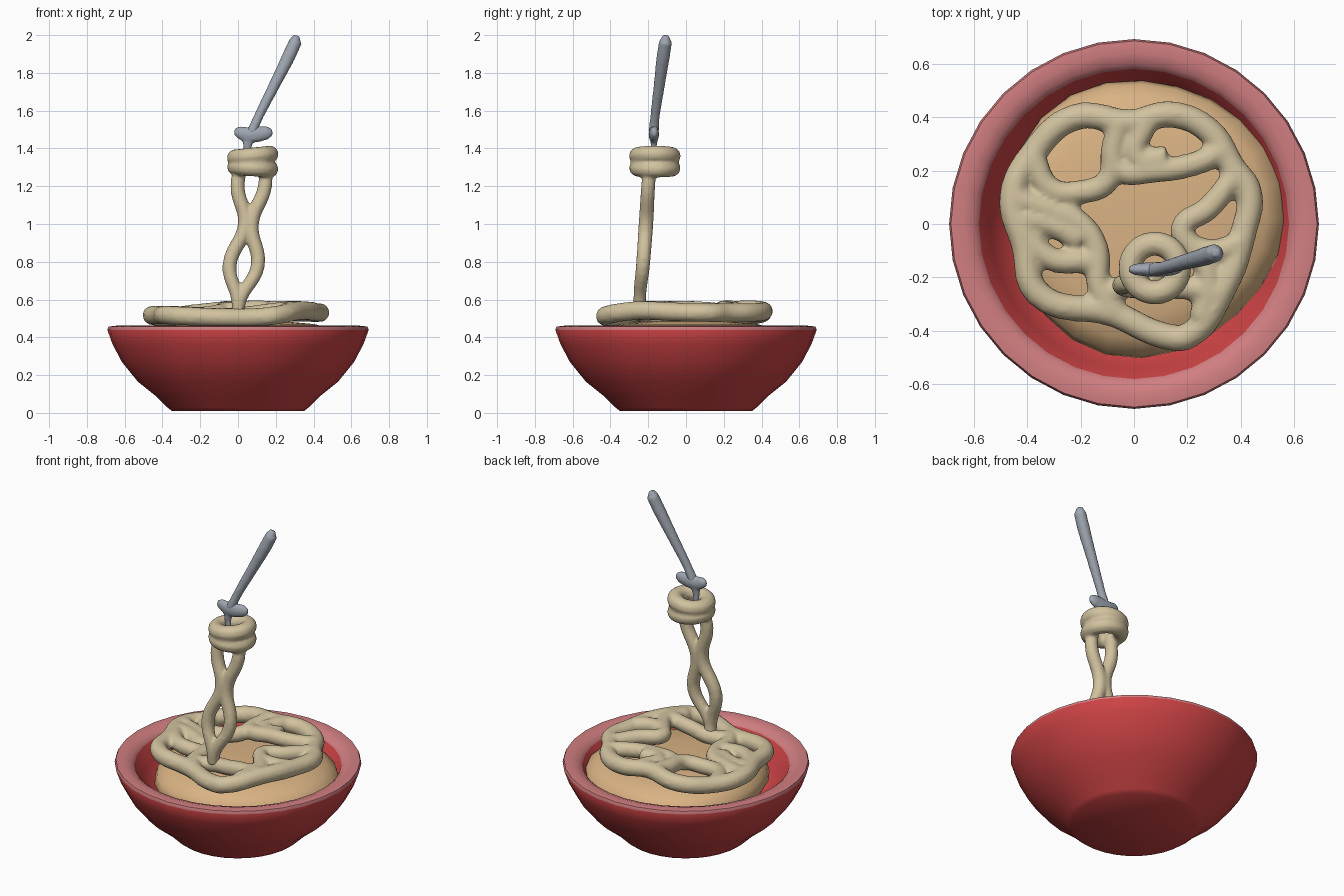
import bpy, bmesh, math
from math import sin, cos, pi

cube = bpy.data.objects.get("Cube")
if cube:
    bpy.data.objects.remove(cube, do_unlink=True)
scene = bpy.context.scene


def material(name, rgb):
    m = bpy.data.materials.new(name)
    m.use_nodes = True
    m.diffuse_color = (*rgb, 1)
    m.node_tree.nodes["Principled BSDF"].inputs["Base Color"].default_value = (*rgb, 1)
    return m


RED = material("bowl red", (0.60, 0.055, 0.058))
PINK = material("rim pink", (0.64, 0.21, 0.22))
NOODLE = material("noodle cream", (0.64, 0.54, 0.345))
BROTH = material("broth tan", (0.70, 0.45, 0.23))
STEEL = material("fork grey", (0.35, 0.385, 0.44))


def smooth(obj, angle=50):
    bpy.ops.object.select_all(action='DESELECT')
    obj.select_set(True)
    bpy.context.view_layer.objects.active = obj
    bpy.ops.object.shade_smooth_by_angle(angle=math.radians(angle))


def lathe(name, profile, mats, segments=32, centre=(0, 0), wobble=lambda a: 1):
    """Revolve (radius, z) points; both ends lie on the axis."""
    bm = bmesh.new()
    rings = []
    for r, z in profile:
        if r == 0:
            rings.append([bm.verts.new((*centre, z))] * segments)
            continue
        angles = [2 * pi * i / segments for i in range(segments)]
        rings.append([bm.verts.new((centre[0] + r * wobble(a) * cos(a),
                                    centre[1] + r * wobble(a) * sin(a), z)) for a in angles])
    for low, high in zip(rings, rings[1:]):
        for i in range(segments):
            j = (i + 1) % segments
            corners = dict.fromkeys((low[i], low[j], high[j], high[i]))
            bm.faces.new(list(corners))
    bmesh.ops.recalc_face_normals(bm, faces=bm.faces)
    me = bpy.data.meshes.new(name)
    bm.to_mesh(me)
    bm.free()
    for m in mats:
        me.materials.append(m)
    obj = bpy.data.objects.new(name, me)
    scene.collection.objects.link(obj)
    return obj


def blend_tubes(name, tubes, mat, voxel, flatten=1.0, pivot_y=0.0):
    """Sweep round tubes along (points, radii, closed) and fuse them into one skin."""
    cu = bpy.data.curves.new(name + " path", 'CURVE')
    cu.dimensions = '3D'
    cu.bevel_depth = 1.0
    cu.bevel_resolution = 3
    cu.resolution_u = 6
    cu.use_fill_caps = True
    for points, radii, closed in tubes:
        sp = cu.splines.new('BEZIER')
        sp.bezier_points.add(len(points) - 1)
        sp.use_cyclic_u = closed
        for i, (bp, co) in enumerate(zip(sp.bezier_points, points)):
            bp.co = co
            bp.radius = radii[i] if isinstance(radii, (list, tuple)) else radii
            bp.handle_left_type = bp.handle_right_type = 'AUTO'
    helper = bpy.data.objects.new(name + " path", cu)
    scene.collection.objects.link(helper)
    deps = bpy.context.evaluated_depsgraph_get()
    me = bpy.data.meshes.new_from_object(helper.evaluated_get(deps))
    bpy.data.objects.remove(helper, do_unlink=True)
    me.name = name
    me.materials.clear()
    me.materials.append(mat)
    for v in me.vertices:
        v.co.y = pivot_y + (v.co.y - pivot_y) * flatten
    obj = bpy.data.objects.new(name, me)
    scene.collection.objects.link(obj)
    rm = obj.modifiers.new("fuse", 'REMESH')
    rm.mode = 'VOXEL'
    rm.voxel_size = voxel
    rm.use_smooth_shade = True
    sm = obj.modifiers.new("soften", 'SMOOTH')
    sm.factor = 0.5
    sm.iterations = 4
    return obj


# Bowl: foot, outer wall, rounded rim, inner wall
bowl = lathe("bowl", [(0, 0.015), (0.35, 0.01), (0.375, 0.03), (0.43, 0.085), (0.53, 0.165),
                      (0.615, 0.27), (0.665, 0.365), (0.692, 0.44), (0.685, 0.457),
                      (0.64, 0.462), (0.60, 0.448), (0.58, 0.43), (0.54, 0.33), (0.44, 0.2),
                      (0, 0.13)], [RED, PINK])
for f in bowl.data.polygons:
    c = f.center
    f.material_index = int(c.z > 0.435 and math.hypot(c.x, c.y) > 0.57)
smooth(bowl)

# Mound of broth under the noodles
mound = lathe("broth_mound", [(0, 0.25), (0.46, 0.25), (0.52, 0.35), (0.505, 0.40), (0.45, 0.445),
                              (0.36, 0.47), (0.2, 0.485), (0, 0.485)], [BROTH], 24, (0.03, 0.02),
              lambda a: 1 + 0.03 * cos(3 * a - 0.6) + 0.02 * cos(a - 0.7))
smooth(mound)

# Noodle nest: an outer loop with strands woven inward
outer_loop = [(-.22, .40), (-.01, .38), (.14, .41), (.28, .35), (.37, .21), (.43, .12),
              (.41, -.03), (.33, -.25), (.20, -.42), (.12, -.42), (-.08, -.335),
              (-.36, -.26), (-.41, -.08), (-.455, .10), (-.38, .26)]
strands = [
    [(-.06, .38), (-.06, .21), (.08, .20), (.24, .23), (.34, .28)],
    [(.04, .37), (.01, .25), (.12, .25)],
    [(-.38, .26), (-.31, .13), (-.2, .12), (-.1, .16), (-.08, .28)],
    [(-.45, .10), (-.31, .05), (-.21, .01), (-.14, -.09), (-.13, -.24), (-.07, -.33)],
    [(-.42, -.02), (-.31, -.13), (-.17, -.14)],
    [(-.42, .02), (-.32, .0), (-.2, -.06)],
    [(-.1, -.26), (0, -.225), (.1, -.235), (.21, -.24), (.32, -.26)],
    [(.37, .17), (.28, .06), (.18, -.02), (.22, -.09), (.28, -.2), (.25, -.35)],
    [(.22, -.09), (.31, -.1), (.4, -.07)],
]


def lay(path, lift=0.0):
    return [(x, y, 0.524 + 0.035 * x + 0.025 * y + lift + 0.012 * sin(9 * x + 5 * y))
            for x, y in path]


nest = [(lay(outer_loop), 0.051, True)] + [(lay(s, 0.008), 0.046, False) for s in strands]
blend_tubes("noodle_nest", nest, NOODLE, 0.013)

# Two lifted strands that cross, mirrored about a leaning centre line
lean = [(0, -.24, .53, 0), (.005, -.245, .60, .008), (.03, -.228, .78, .075),
        (.055, -.212, 1.0, .016), (.07, -.2, 1.2, .073), (.08, -.19, 1.31, .06)]
lifted = [([(x + side * spread, y, z) for x, y, z, spread in lean],
           [.034, .034, .038, .040, .038, .036], False) for side in (-1, 1)]


# Coil wound around the fork: two tilted rings
def ring(z, tilt, radius=0.091, n=10):
    return [(.078 + radius * cos(2 * pi * i / n), -.165 + radius * sin(2 * pi * i / n),
             z + tilt * cos(2 * pi * i / n)) for i in range(n)]


coil = [(ring(1.36, .010), .046, True), (ring(1.296, -.006), .045, True)]
blend_tubes("lifted_noodles", lifted + coil, NOODLE, 0.009)

# Fork: handle, wide head and tines reaching into the coil
handle = [(.07, -.172, 1.48), (.105, -.165, 1.56), (.19, -.142, 1.73),
          (.27, -.12, 1.89), (.305, -.108, 1.967)]
head = [(.005, -.17, 1.485), (.05, -.17, 1.473), (.10, -.17, 1.475), (.155, -.165, 1.483)]
tines = [(.055, -.17, 1.46), (.05, -.17, 1.40), (.06, -.17, 1.32)]
blend_tubes("fork_handle", [(handle, [.028, .025, .030, .036, .035], False),
                            ([(.30, -.11, 1.955), (.31, -.107, 1.998)], [.036, .018], False)],
            STEEL, 0.008)
blend_tubes("fork_head", [(head, [.034, .042, .044, .036], False),
                          ([(-.02, -.17, 1.487), head[0]], [.018, .034], False),
                          ([head[-1], (.183, -.165, 1.485)], [.036, .018], False),
                          (tines, [.034, .022, .018], False)],
            STEEL, 0.008, flatten=0.65, pivot_y=-.17)
